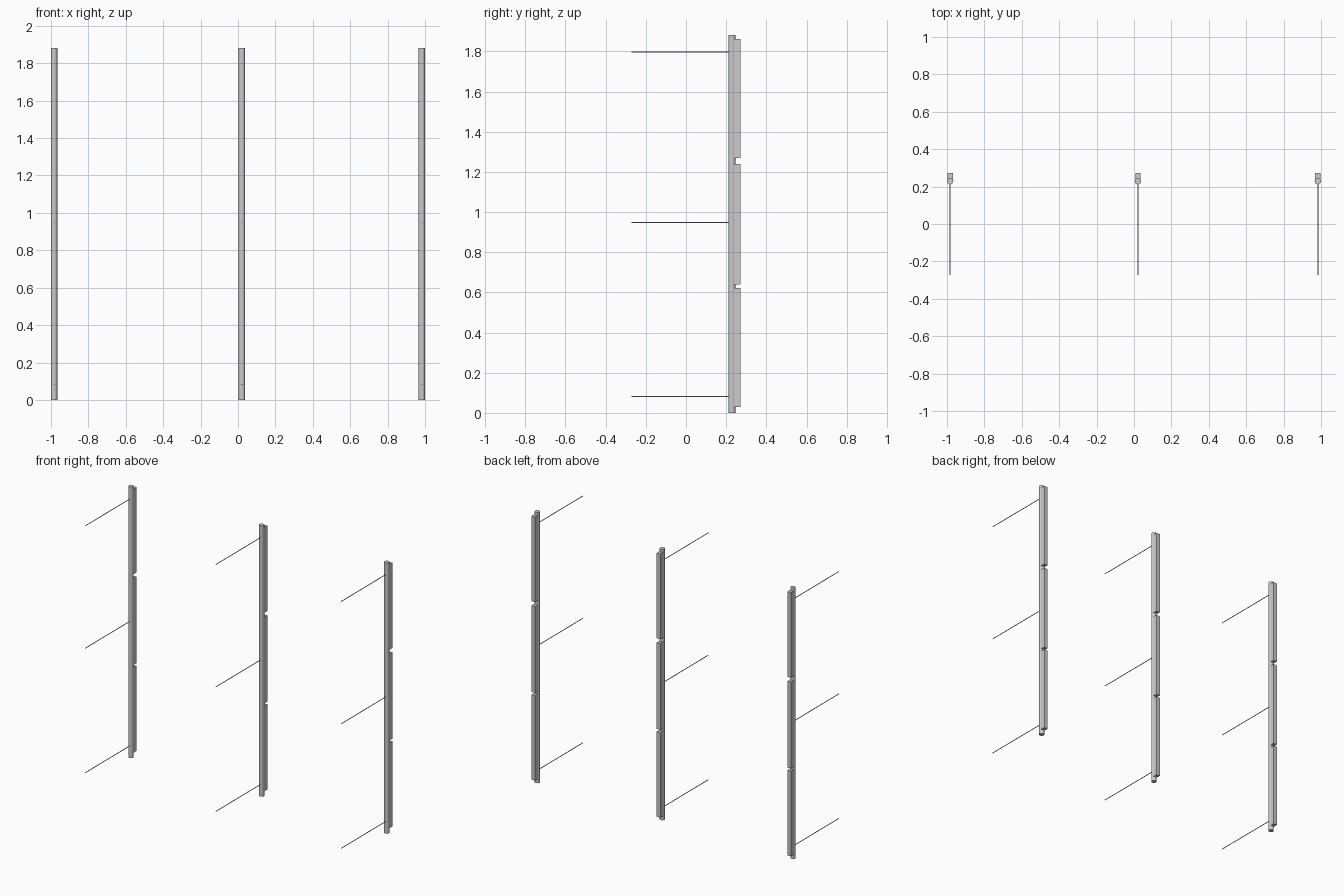
import bpy
from math import pi

if "Cube" in bpy.data.objects:
    bpy.data.objects.remove(bpy.data.objects["Cube"])


def cylinder(name, radius, length, loc, rot=(0, 0, 0), sides=24):
    bpy.ops.mesh.primitive_cylinder_add(vertices=sides, radius=radius, depth=length,
                                        location=loc, rotation=rot)
    obj = bpy.context.object
    obj.name = name
    bpy.ops.object.shade_smooth_by_angle()
    return obj


def box(name, x, y, z):
    bpy.ops.mesh.primitive_cube_add(size=1, location=[(a + b) / 2 for a, b in (x, y, z)])
    obj = bpy.context.object
    obj.name = name
    obj.scale = [b - a for a, b in (x, y, z)]
    bpy.ops.object.transform_apply(location=False, rotation=False, scale=True)
    return obj


POST_R, POST_Y, HEIGHT = 0.017, 0.229, 1.882
ROD_FRONT, ROD_R = -0.272, 0.0025

for side, x in (("left", -0.983), ("middle", 0.021), ("right", 0.983)):
    # Upright round post
    cylinder(f"{side}_post", POST_R, HEIGHT, (x, POST_Y, HEIGHT / 2))

    # Three rear strips with small gaps between them
    for level, z in (("lower", (0.03, 0.622)), ("centre", (0.64, 1.24)),
                     ("upper", (1.27, 1.862))):
        box(f"{side}_{level}_strip", (x - 0.014, x + 0.014), (0.238, 0.272), z)

    # Thin rods reaching forward from the post
    for level, z in (("lower", 0.082), ("centre", 0.947), ("upper", 1.797)):
        length = POST_Y - ROD_FRONT
        cylinder(f"{side}_{level}_rod", ROD_R, length,
                 (x, ROD_FRONT + length / 2, z), (pi / 2, 0, 0), 8)
